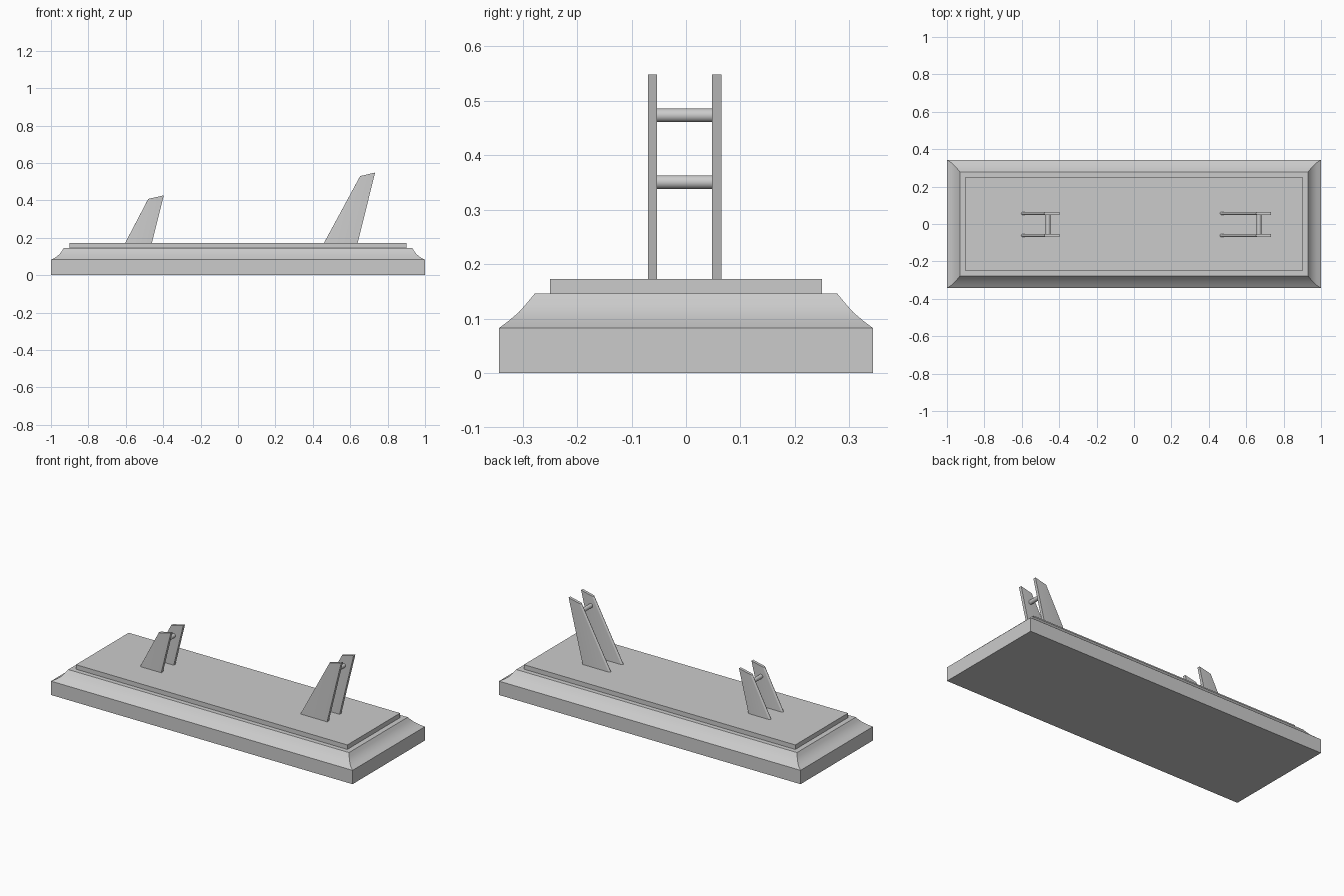
import bpy, bmesh, math

if "Cube" in bpy.data.objects:
    bpy.data.objects.remove(bpy.data.objects["Cube"], do_unlink=True)

# Single plain grey
grey = bpy.data.materials.new("plain grey")
grey.use_nodes = True
COLOUR = (0.6, 0.6, 0.6, 1)
grey.diffuse_color = COLOUR
grey.node_tree.nodes["Principled BSDF"].inputs["Base Color"].default_value = COLOUR


def finish(name, bm):
    """Turn a bmesh into a named object with smooth curves and sharp edges."""
    bmesh.ops.recalc_face_normals(bm, faces=bm.faces)
    mesh = bpy.data.meshes.new(name)
    bm.to_mesh(mesh)
    bm.free()
    mesh.materials.append(grey)
    obj = bpy.data.objects.new(name, mesh)
    bpy.context.collection.objects.link(obj)
    bpy.ops.object.select_all(action="DESELECT")
    obj.select_set(True)
    bpy.context.view_layer.objects.active = obj
    bpy.ops.object.shade_smooth_by_angle(angle=math.radians(30))
    return obj


def stacked_rectangles(name, rings):
    """Loft rectangles given as (half x, half y, z) and cap both ends."""
    bm = bmesh.new()
    loops = [[bm.verts.new((sx * x, sy * y, z))
              for sx, sy in ((-1, -1), (1, -1), (1, 1), (-1, 1))]
             for x, y, z in rings]
    for low, high in zip(loops, loops[1:]):
        for i in range(4):
            j = (i + 1) % 4
            bm.faces.new((low[i], low[j], high[j], high[i]))
    bm.faces.new(loops[0])
    bm.faces.new(loops[-1])
    return finish(name, bm)


def upright(name, outline, y0, y1):
    """Extrude an x-z outline along y, rounding the long sloping edge."""
    bm = bmesh.new()
    face = bm.faces.new([bm.verts.new((x, y0, z)) for x, z in outline])
    grown = bmesh.ops.extrude_face_region(bm, geom=[face])["geom"]
    new = [v for v in grown if isinstance(v, bmesh.types.BMVert)]
    bmesh.ops.translate(bm, verts=new, vec=(0, y1 - y0, 0))
    ends = (outline[0], outline[-1])
    slope = [e for e in bm.edges
             if all(min(abs(v.co.x - p[0]) for p in ends) < 1e-5 for v in e.verts)
             and abs(e.verts[0].co.z - e.verts[1].co.z) > 0.01]
    bmesh.ops.bevel(bm, geom=slope, offset=(y1 - y0) * 0.48, segments=5,
                    profile=0.5, affect="EDGES")
    return finish(name, bm)


def crossbar(name, x, z, y0, y1, radius=0.0125):
    bm = bmesh.new()
    bmesh.ops.create_cone(bm, cap_ends=True, segments=32, radius1=radius,
                          radius2=radius, depth=y1 - y0)
    for v in bm.verts:
        v.co = (v.co.x + x, v.co.z + (y0 + y1) / 2, v.co.y + z)
    return finish(name, bm)


# Plinth with a concave moulding
stacked_rectangles("plinth", [
    (1.0, 0.343, 0.0), (1.0, 0.343, 0.083), (0.976, 0.327, 0.095),
    (0.955, 0.307, 0.112), (0.942, 0.292, 0.129), (0.931, 0.278, 0.146)])

# Raised top panel
stacked_rectangles("top_panel", [(0.90, 0.25, 0.146), (0.90, 0.25, 0.173)])

# Two cradles, each a pair of leaning uprights joined by a round bar
cradles = {
    "short": ([(-0.603, 0.173), (-0.46, 0.173), (-0.397, 0.427), (-0.48, 0.408)],
              (-0.46, 0.351)),
    "tall": ([(0.46, 0.173), (0.64, 0.173), (0.733, 0.549), (0.653, 0.53)],
             (0.668, 0.4735)),
}
for size, (outline, (bar_x, bar_z)) in cradles.items():
    upright(size + "_front_upright", outline, -0.07, -0.053)
    upright(size + "_back_upright", outline, 0.048, 0.065)
    crossbar(size + "_crossbar", bar_x, bar_z, -0.054, 0.049)
